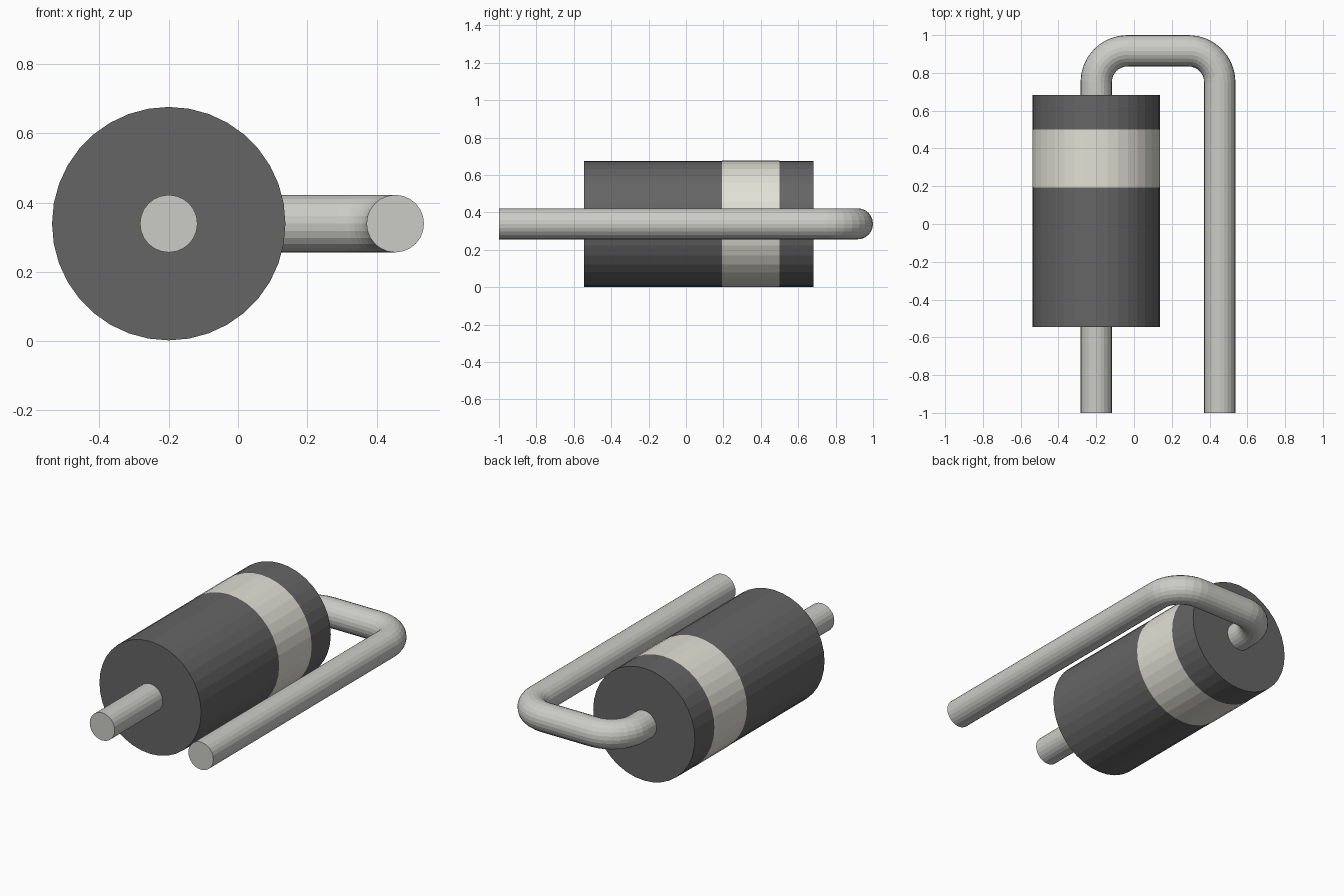
import bpy, bmesh
from math import sin, cos, pi
from mathutils import Matrix

if "Cube" in bpy.data.objects:
    bpy.data.objects.remove(bpy.data.objects["Cube"])

X, Z = -0.2, 0.339          # body axis
R, LEAD_R = 0.337, 0.083


def material(name, rgb):
    m = bpy.data.materials.new(name)
    m.diffuse_color = (*rgb, 1)
    m.use_nodes = True
    m.node_tree.nodes["Principled BSDF"].inputs["Base Color"].default_value = m.diffuse_color
    return m


dark = material("dark_plastic", (0.13, 0.13, 0.13))
cream = material("cream_paint", (0.76, 0.75, 0.67))
metal = material("tinned_metal", (0.60, 0.60, 0.57))


def barrel(name, y0, y1, radius, mat, caps):
    bm = bmesh.new()
    bmesh.ops.create_cone(bm, segments=36, radius1=radius, radius2=radius,
                          depth=y1 - y0, cap_ends=caps,
                          matrix=Matrix.Translation((X, (y0 + y1) / 2, Z))
                          @ Matrix.Rotation(pi / 2, 4, 'X'))
    me = bpy.data.meshes.new(name)
    bm.to_mesh(me)
    bm.free()
    me.materials.append(mat)
    bpy.context.collection.objects.link(bpy.data.objects.new(name, me))


def wire(name, pts):
    cu = bpy.data.curves.new(name, 'CURVE')
    cu.dimensions = '3D'
    cu.bevel_depth = LEAD_R
    cu.bevel_resolution = 10
    cu.use_fill_caps = True
    sp = cu.splines.new('POLY')
    sp.points.add(len(pts) - 1)
    for p, (x, y) in zip(sp.points, pts):
        p.co = (x, y, Z, 1)
    sp.use_smooth = False
    cu.materials.append(metal)
    ob = bpy.data.objects.new(name, cu)
    bpy.context.collection.objects.link(ob)
    bpy.ops.object.select_all(action='DESELECT')
    ob.select_set(True)
    bpy.context.view_layer.objects.active = ob
    bpy.ops.object.convert(target='MESH')


# Cylindrical body and its painted band
barrel("body", -0.545, 0.683, R, dark, True)
barrel("polarity_band", 0.192, 0.5, R + 0.0015, cream, False)

# Short straight lead
wire("front_lead", [(X, -1), (X, -0.5)])

# Long lead: out of the back, round two bends, forward beside the body
x2, top, br, n = 0.454, 0.917, 0.165, 8
path = [(X, 0.64)]
for cx, a0 in ((X + br, pi), (x2 - br, pi / 2)):
    for i in range(n + 1):
        a = a0 - pi / 2 * i / n
        path.append((cx + br * cos(a), top - br + br * sin(a)))
path.append((x2, -1))
wire("bent_lead", path)
